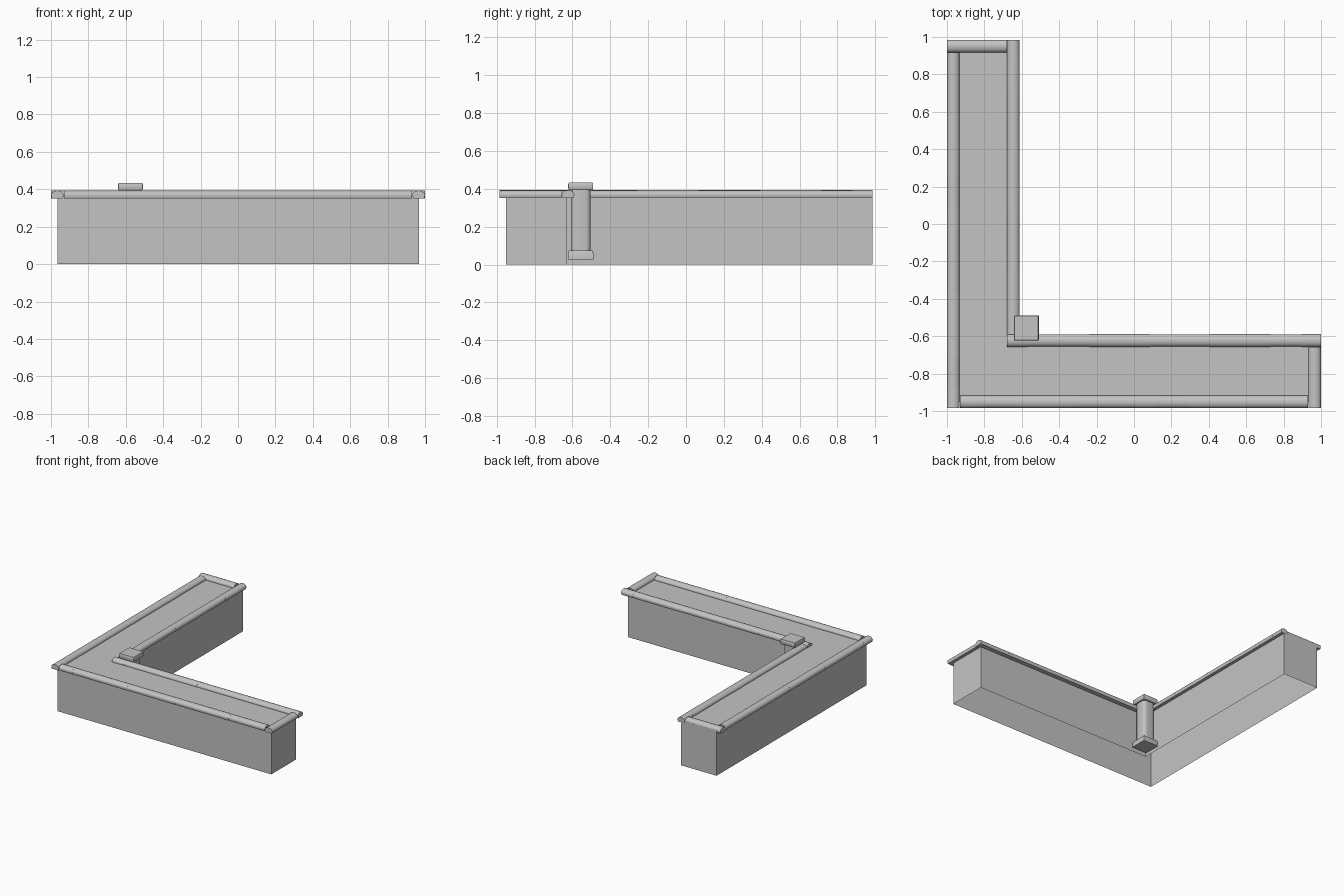
import bpy
import bmesh
from math import cos, sin, pi
from mathutils import Vector

cube = bpy.data.objects.get("Cube")
if cube:
    bpy.data.objects.remove(cube)

stone = bpy.data.materials.new("grey_stone")
stone.use_nodes = True
GREY = (0.55, 0.55, 0.55, 1)
stone.diffuse_color = GREY
stone.node_tree.nodes["Principled BSDF"].inputs["Base Color"].default_value = GREY


def loft(name, rings, start_cap=True, end_cap=True, smooth=True):
    """Skin a list of equal-length closed rings into one object."""
    bm = bmesh.new()
    loops = [[bm.verts.new(p) for p in ring] for ring in rings]
    n = len(loops[0])
    for a, b in zip(loops, loops[1:]):
        for i in range(n):
            j = (i + 1) % n
            bm.faces.new((a[i], a[j], b[j], b[i]))
    if start_cap:
        bm.faces.new(loops[0][::-1])
    if end_cap:
        bm.faces.new(loops[-1])
    if start_cap and end_cap:
        bmesh.ops.recalc_face_normals(bm, faces=bm.faces)
    mesh = bpy.data.meshes.new(name)
    bm.to_mesh(mesh)
    bm.free()
    mesh.materials.append(stone)
    obj = bpy.data.objects.new(name, mesh)
    bpy.context.collection.objects.link(obj)
    if smooth:
        bpy.ops.object.select_all(action="DESELECT")
        obj.select_set(True)
        bpy.context.view_layer.objects.active = obj
        bpy.ops.object.shade_smooth_by_angle(angle=pi / 4)
    return obj


# L-shaped wall body, open underneath
OUTLINE = [(-0.965, -0.952), (0.968, -0.952), (0.968, -0.632),
           (-0.643, -0.632), (-0.643, 0.984), (-0.965, 0.984)]
loft("wall_body", [[(x, y, z) for x, y in OUTLINE] for z in (0, 0.365)],
     start_cap=False, smooth=False)

# Rounded coping stones laid end to end along each edge
HALF, LOW, SHOULDER, CROWN = 0.034, 0.352, 0.368, 0.393


def coping_profile(shrink):
    arc = [(HALF * cos(pi * k / 8), SHOULDER + (CROWN - SHOULDER) * sin(pi * k / 8))
           for k in range(9)]
    points = [(-HALF + 0.006, LOW), (HALF - 0.006, LOW)] + arc
    return [(u * shrink, z) for u, z in points]


def coping(name, axis, centre, joints):
    for k, (a, b) in enumerate(zip(joints, joints[1:])):
        profile = coping_profile(0.97 if k % 2 else 1.0)
        if axis == "x":
            rings = [[(t, centre + u, z) for u, z in profile] for t in (a, b)]
        else:
            rings = [[(centre + u, t, z) for u, z in profile] for t in (a, b)]
        loft(f"{name}_{k + 1}", rings)


coping("front_coping", "x", -0.951,
       [-0.93, -0.81, -0.64, -0.315, 0.01, 0.12, 0.285, 0.605, 0.93])
coping("inner_front_coping", "x", -0.623,
       [-0.68, -0.57, -0.24, 0.085, 0.405, 0.73, 0.895, 1.0])
coping("left_end_coping", "y", 0.966, [-0.985, -0.657])
coping("right_coping", "y", -0.966,
       [-0.985, -0.875, -0.71, -0.37, -0.035, 0.083, 0.25, 0.58, 0.917])
coping("inner_right_coping", "y", -0.645,
       [-0.59, -0.26, 0.067, 0.393, 0.715, 0.88, 0.985])
coping("back_end_coping", "x", 0.951, [-1.0, -0.68])

# Corner post with square base and cap
POST = Vector((-0.575, -0.556, 0))


def rounded_square(half, radius, z, steps=4):
    ring = []
    for quarter in range(4):
        mid = pi / 4 + quarter * pi / 2
        corner = Vector((cos(mid), sin(mid), 0)) * (half - radius) * 2 ** 0.5
        for k in range(steps + 1):
            a = quarter * pi / 2 + k * pi / 2 / steps
            ring.append(POST + corner + Vector((cos(a), sin(a), 0)) * radius
                        + Vector((0, 0, z)))
    return ring


for name, radius, sections in (
    ("post_base", 0.003, [(0.068, 0.028), (0.068, 0.06), (0.062, 0.075)]),
    ("post_shaft", 0.026, [(0.052, 0.07), (0.052, 0.4)]),
    ("post_cap", 0.003, [(0.062, 0.393), (0.066, 0.402), (0.066, 0.427), (0.063, 0.433)]),
):
    loft(name, [rounded_square(half, radius, z) for half, z in sections])
